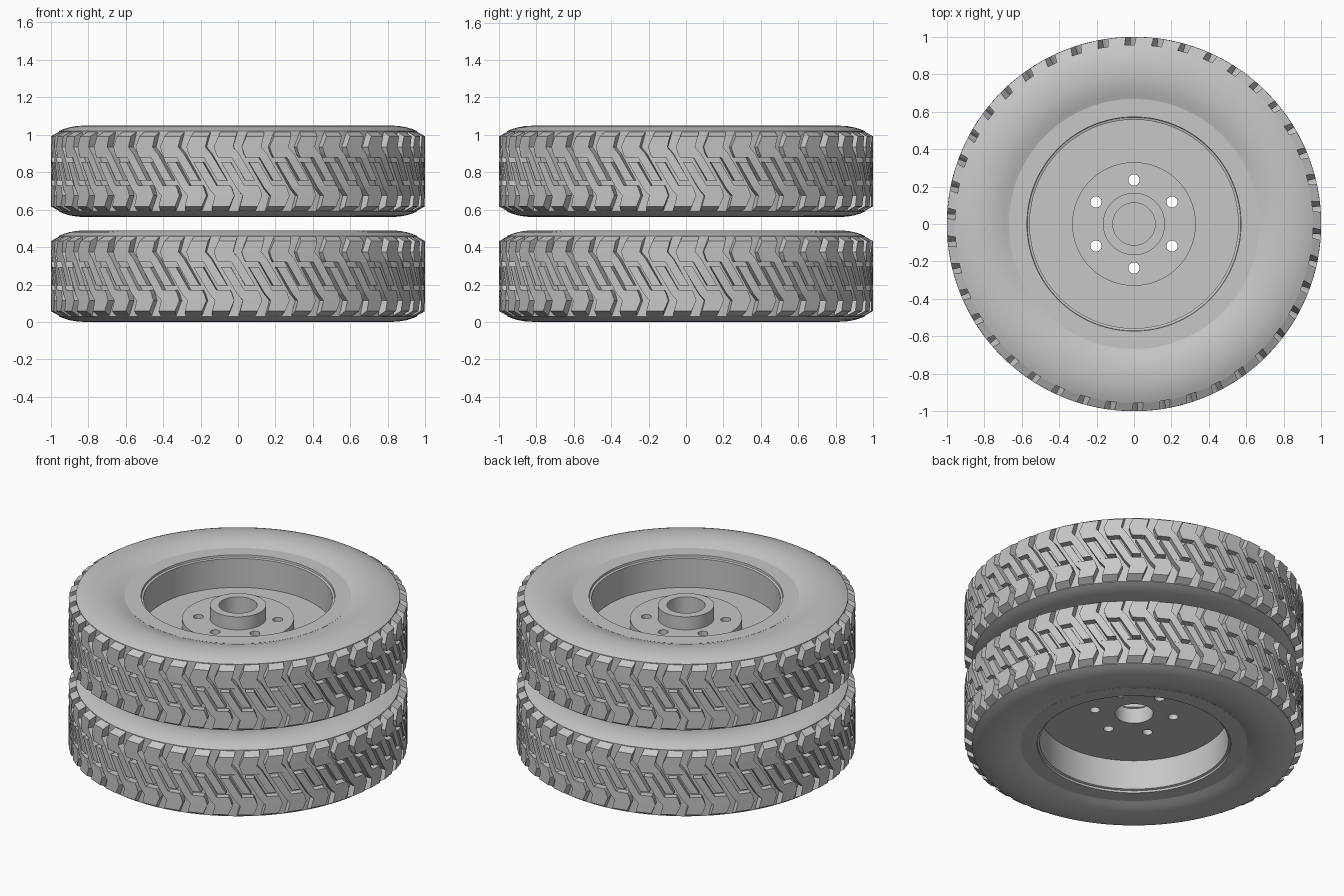
import bpy, bmesh
from math import sin, cos, pi

cube = bpy.data.objects.get("Cube")
if cube:
    bpy.data.objects.remove(cube, do_unlink=True)

# Single plain grey
grey = bpy.data.materials.new("plain_grey")
grey.use_nodes = True
colour = (0.57, 0.57, 0.57, 1)
grey.diffuse_color = colour
grey.node_tree.nodes["Principled BSDF"].inputs["Base Color"].default_value = colour

SEGMENTS = 128
PITCHES = 42
PITCH = 2 * pi / PITCHES
HALF_TREAD, HALF_BASE = 0.187, 0.215


def finish(bm, name, z, smooth=True):
    """Turn a bmesh into a grey object at height z."""
    bmesh.ops.remove_doubles(bm, verts=bm.verts, dist=1e-5)
    bmesh.ops.recalc_face_normals(bm, faces=bm.faces)
    mesh = bpy.data.meshes.new(name)
    bm.to_mesh(mesh)
    bm.free()
    mesh.materials.append(grey)
    obj = bpy.data.objects.new(name, mesh)
    obj.location.z = z
    bpy.context.collection.objects.link(obj)
    if smooth:
        shade(obj)
    return obj


def shade(obj):
    bpy.ops.object.select_all(action='DESELECT')
    obj.select_set(True)
    bpy.context.view_layer.objects.active = obj
    bpy.ops.object.shade_smooth_by_angle(angle=0.45)


def lathe(name, profile, z, smooth=True):
    """Revolve a closed (radius, height) profile around z."""
    bm = bmesh.new()
    rings = []
    for i in range(SEGMENTS):
        a = 2 * pi * i / SEGMENTS
        rings.append([bm.verts.new((r * cos(a), r * sin(a), h)) for r, h in profile])
    n = len(profile)
    for i, ring in enumerate(rings):
        after = rings[(i + 1) % SEGMENTS]
        for j in range(n):
            k = (j + 1) % n
            if profile[j][0] + profile[k][0] > 0:
                bm.faces.new((ring[j], after[j], after[k], ring[k]))
    bmesh.ops.dissolve_degenerate(bm, edges=bm.edges, dist=1e-6)
    return finish(bm, name, z, smooth)


def mirrored(upper):
    """Close a half profile by reflecting it in height."""
    return upper + [(r, -h) for r, h in reversed(upper)]


def slant(h):
    """Sideways drift of the tread along its diagonal, hooked at the shoulders."""
    knee = max(-0.13, min(0.13, h))
    return -0.6 * knee + 0.35 * (h - knee)


def block(bm, centre, flip, low, high):
    """One raised block between two rows of (height, left, right)."""
    def corner(s, h, radius):
        if abs(h) >= HALF_TREAD and radius < 1:
            h = HALF_BASE if h > 0 else -HALF_BASE
        a = centre + flip * (s + slant(h))
        return bm.verts.new((radius * cos(a), radius * sin(a), flip * h))

    inner, outer = [[corner(low[1], low[0], r), corner(low[2], low[0], r),
                     corner(high[2], high[0], r), corner(high[1], high[0], r)]
                    for r in (0.95, 1.0)]
    bm.faces.new(outer)
    for i in range(4):
        j = (i + 1) % 4
        bm.faces.new((inner[i], inner[j], outer[j], outer[i]))


# Half of one tread pitch: shoulder lug, body, and a narrow interlocking leg
SHOULDER = [(0.075, -0.062, 0.062), (0.092, -0.062, 0.062),
            (0.13, -0.052, 0.052), (HALF_TREAD, -0.047, 0.047)]
LEG = [(-0.05, 0.01, 0.062), (0.075, 0.01, 0.062)]


def tread(name, z):
    bm = bmesh.new()
    for i in range(PITCHES):
        centre = (i + 0.5) * PITCH
        for flip in (1, -1):
            for rows in (SHOULDER, LEG):
                for low, high in zip(rows, rows[1:]):
                    block(bm, centre, flip, low, high)
    return finish(bm, name, z, smooth=False)


TYRE = mirrored([(0.60, 0.195), (0.665, 0.213), (0.69, 0.222), (0.72, 0.232),
                 (0.76, 0.241), (0.81, 0.245), (0.86, 0.242), (0.90, 0.235),
                 (0.93, 0.226), (0.957, HALF_BASE)])
RIM = mirrored([(0.59, 0.19), (0.66, 0.205), (0.668, 0.215), (0.572, 0.215),
                (0.57, 0.202), (0.557, 0.198)])


def hub(name, z, height, capped):
    """Wheel plate with raised bolt flange, centre tube and bolt holes."""
    bore = 0.113
    profile = [(0.56, -0.005), (0.56, 0.01), (0.33, 0.01), (0.33, 0.07),
               (0.166, 0.07), (0.166, height), (bore, height)]
    profile += [(bore, 0.01), (0, 0.01), (0, -0.005)] if capped else [(bore, -0.005)]
    obj = lathe(name, profile, z, smooth=False)

    # Six bolt holes cut in one go
    bm = bmesh.new()
    for i in range(6):
        a = pi / 2 + i * pi / 3
        made = bmesh.ops.create_cone(bm, cap_ends=True, segments=24,
                                     radius1=0.03, radius2=0.03, depth=0.4)
        bmesh.ops.translate(bm, verts=made["verts"],
                            vec=(0.235 * cos(a), 0.235 * sin(a), 0))
    cutter = finish(bm, "bolt_hole_cutter", z, smooth=False)
    cutter.hide_render = True
    cut = obj.modifiers.new("bolt_holes", 'BOOLEAN')
    cut.operation = 'DIFFERENCE'
    cut.solver = 'EXACT'
    cut.object = cutter
    bpy.context.view_layer.update()
    graph = bpy.context.evaluated_depsgraph_get()
    mesh = bpy.data.meshes.new_from_object(obj.evaluated_get(graph))
    obj.modifiers.clear()
    obj.data = mesh
    bpy.data.objects.remove(cutter, do_unlink=True)
    shade(obj)


# Twin wheels stacked along the axle
for side, z, height, capped in (("lower", 0.245, 0.095, False),
                                ("upper", 0.805, 0.155, True)):
    lathe(side + "_tyre", TYRE, z)
    tread(side + "_tread", z)
    lathe(side + "_rim", RIM, z)
    hub(side + "_hub", z, height, capped)
